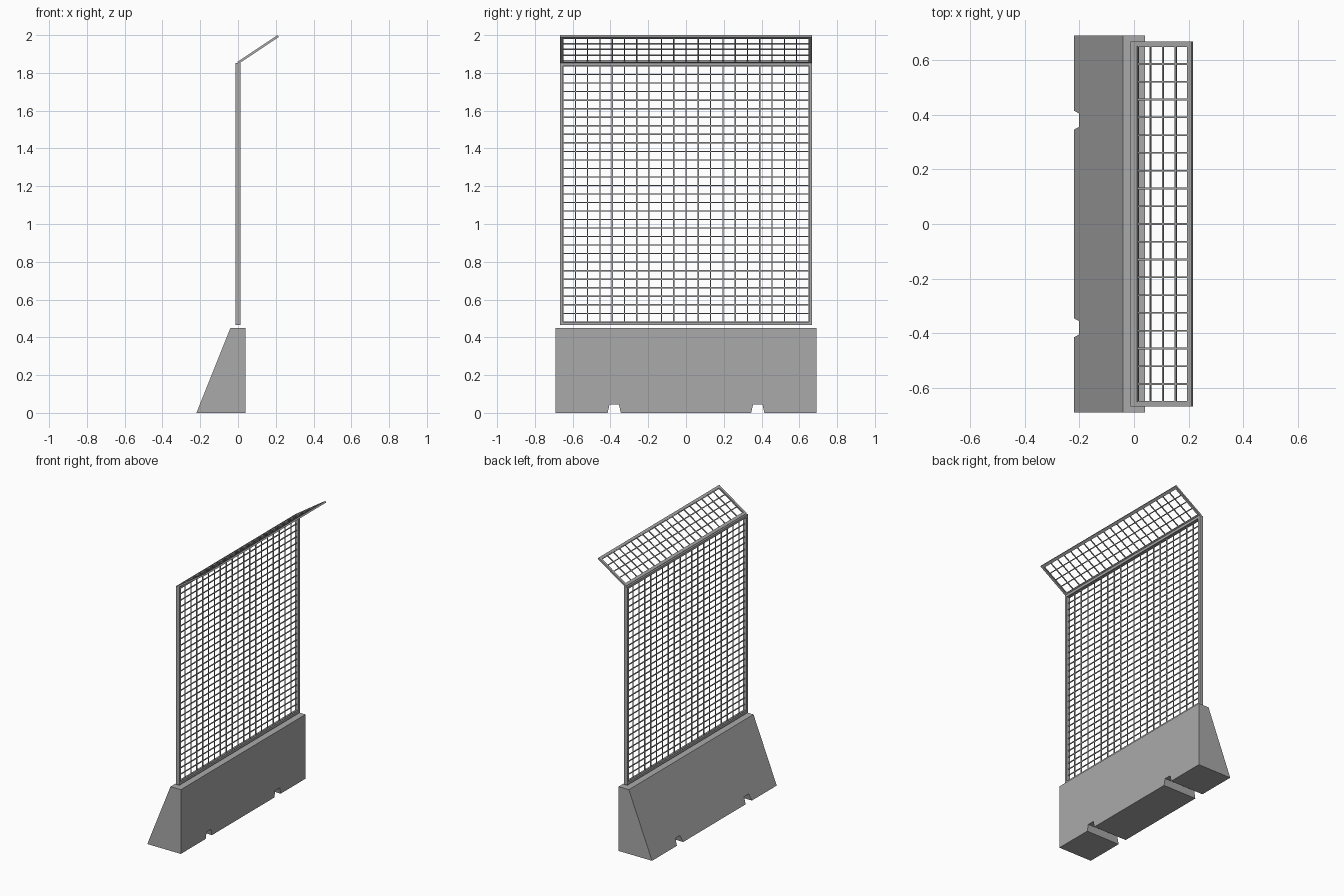
import bpy, bmesh, math
from mathutils import Matrix, Vector

cube = bpy.data.objects.get("Cube")
if cube:
    bpy.data.objects.remove(cube, do_unlink=True)

grey = bpy.data.materials.new("concrete and steel grey")
grey.use_nodes = True
grey.diffuse_color = (0.4, 0.4, 0.4, 1)
grey.node_tree.nodes["Principled BSDF"].inputs["Base Color"].default_value = (0.4, 0.4, 0.4, 1)


def finish(name, bm, matrix=Matrix()):
    bmesh.ops.recalc_face_normals(bm, faces=bm.faces)
    mesh = bpy.data.meshes.new(name)
    bm.to_mesh(mesh)
    bm.free()
    mesh.materials.append(grey)
    mesh.transform(matrix)
    obj = bpy.data.objects.new(name, mesh)
    bpy.context.collection.objects.link(obj)
    return obj


def add_box(bm, centre, size):
    bmesh.ops.create_cube(bm, size=1, matrix=Matrix.Translation(centre) @ Matrix.Diagonal((*size, 1)))


def concrete_base():
    # Underside outline with two drainage grooves, swept along x, back face sloping
    half, height = 0.69, 0.45
    outline = [(-half, 0)]
    for y in (-0.38, 0.38):
        outline += [(y - 0.035, 0), (y - 0.025, 0.045), (y + 0.025, 0.045), (y + 0.035, 0)]
    outline += [(half, 0), (half, height), (-half, height)]
    bm = bmesh.new()
    upright = [bm.verts.new((0.04, y, z)) for y, z in outline]
    sloped = [bm.verts.new((-0.22 + 0.18 * z / height, y, z)) for y, z in outline]
    bm.faces.new(upright)
    bm.faces.new(sloped[::-1])
    count = len(outline)
    for i in range(count):
        j = (i + 1) % count
        bm.faces.new((upright[i], sloped[i], sloped[j], upright[j]))
    finish("concrete_base", bm)


def mesh_panel(name, start, tilt, length, depth, rows):
    # Panel built upright from its lower edge, then tilted about y
    half, bar, wire, columns = 0.668, 0.017, 0.006, 20
    place = Matrix.Translation(start) @ Matrix.Rotation(tilt, 4, "Y")
    frame = bmesh.new()
    outer = [(-half, 0), (half, 0), (half, length), (-half, length)]
    inner = [(-half + bar, bar), (half - bar, bar), (half - bar, length - bar), (-half + bar, length - bar)]
    rings = [[frame.verts.new((x, y, z)) for y, z in ring]
             for x, ring in ((-depth / 2, outer), (depth / 2, outer), (depth / 2, inner), (-depth / 2, inner))]
    for k in range(4):
        a, b = rings[k], rings[(k + 1) % 4]
        for i in range(4):
            j = (i + 1) % 4
            frame.faces.new((a[i], a[j], b[j], b[i]))
    finish(name + "_frame", frame, place)

    wires = bmesh.new()
    width, height = 2 * (half - bar), length - 2 * bar
    for i in range(columns + 1):
        add_box(wires, (0, -width / 2 + width * i / columns, length / 2), (wire, wire, height + wire))
    for i in range(rows + 1):
        add_box(wires, (0, 0, bar + height * i / rows), (wire, width + wire, wire))
    finish(name + "_wires", wires, place)


concrete_base()
mesh_panel("fence", Vector((0, 0, 0.465)), 0, 1.388, 0.026, 30)
mesh_panel("overhang", Vector((0, 0, 1.853)), math.radians(56.3), 0.256, 0.012, 4)
